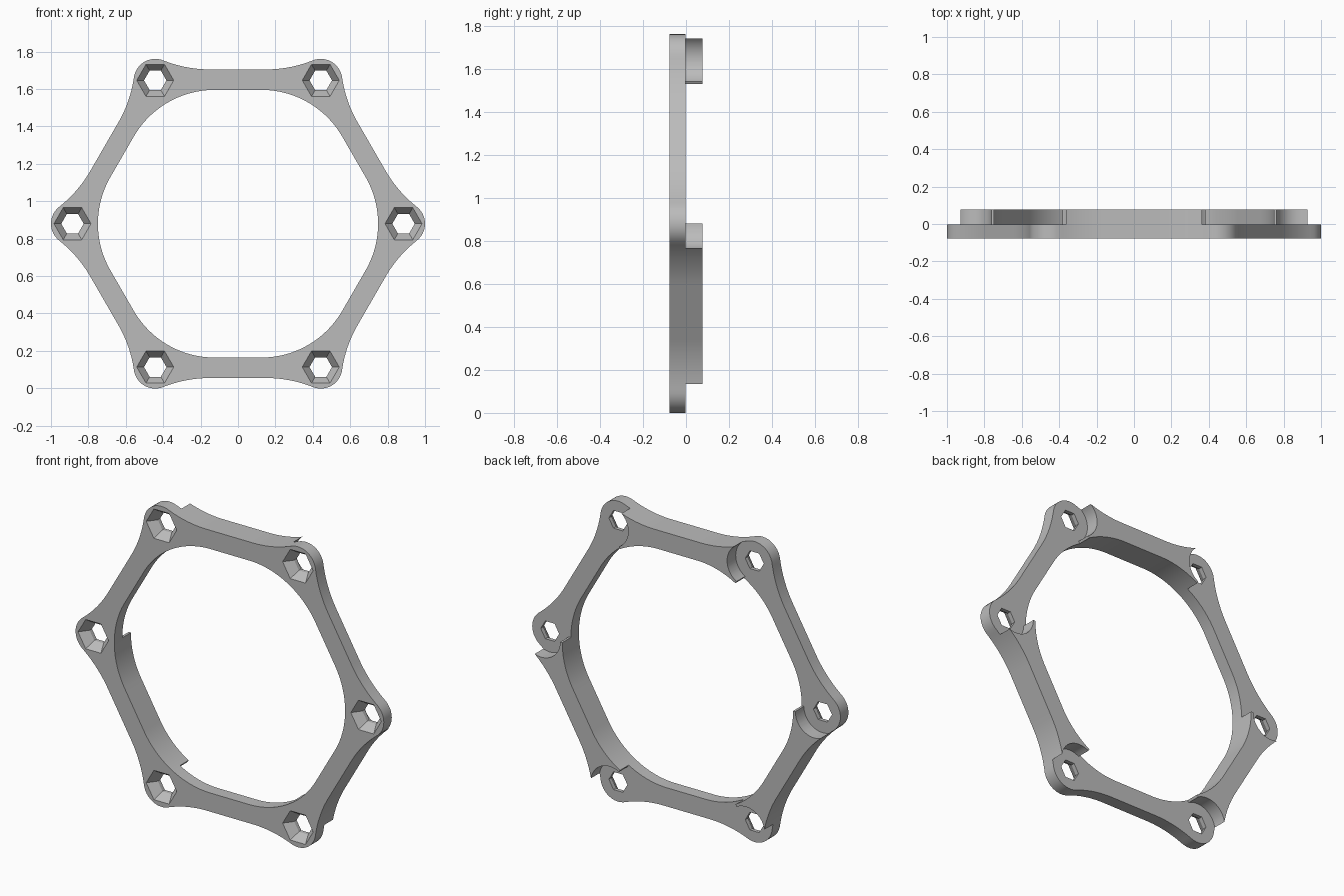
import bpy, bmesh, math
from mathutils import Vector

cube = bpy.data.objects.get("Cube")
if cube:
    bpy.data.objects.remove(cube, do_unlink=True)

# Main dimensions
MID_Z = 0.88
FRONT, STEP, BACK = -0.077, -0.003, 0.077
BOLT_R = 0.885            # hole centre distance
CORNER_R = 0.115          # rounded corner
OUT_FLAT, IN_FLAT = 0.825, 0.7155
OUT_HALF = 0.15           # half length of the straight outer edge
IN_R = 0.5                # inner corner arc
POCKET_R = 0.122          # clearance around each corner
HALF = math.radians(30)

grey = bpy.data.materials.new("grey")
grey.use_nodes = True
COLOUR = (0.5, 0.5, 0.5, 1)
grey.diffuse_color = COLOUR
grey.node_tree.nodes["Principled BSDF"].inputs["Base Color"].default_value = COLOUR

# Arc layout, measured in a sector with the corner at angle 0
corner = Vector((BOLT_R, 0))
side_n = Vector((math.cos(HALF), math.sin(HALF)))
side_t = Vector((math.sin(HALF), -math.cos(HALF)))
dx = corner.dot(side_t) - OUT_HALF
dn = OUT_FLAT - corner.dot(side_n)
SCOOP_R = (dx**2 + dn**2 - CORNER_R**2) / (2 * (CORNER_R - dn))
scoop = side_t * OUT_HALF + side_n * (OUT_FLAT + SCOOP_R)
join = corner + (scoop - corner).normalized() * CORNER_R
in_centre = Vector((IN_FLAT / math.cos(HALF) - IN_R / math.cos(HALF), 0))
in_tangent = in_centre + side_n * IN_R


def polar(p):
    return math.atan2(p.y, p.x)


def ray_circle(a, c, r, sign):
    off = a - polar(c)
    d = c.length
    return d * math.cos(off) + sign * math.sqrt(max(0, r * r - (d * math.sin(off))**2))


def fold(a):
    """Angle to the nearest corner, from 0 to 30 degrees."""
    a = a % (2 * HALF)
    return min(a, 2 * HALF - a)


def outer(a):
    a = fold(a)
    if a < polar(join):
        return ray_circle(a, corner, CORNER_R, 1)
    if a < polar(side_t * OUT_HALF + side_n * OUT_FLAT):
        return ray_circle(a, scoop, SCOOP_R, -1)
    return OUT_FLAT / math.cos(HALF - a)


def inner(a):
    a = fold(a)
    if a < polar(in_tangent):
        return ray_circle(a, in_centre, IN_R, 1)
    return IN_FLAT / math.cos(HALF - a)


def point(a, r, y):
    return (r * math.cos(a), y, MID_Z + r * math.sin(a))


def finish(name, bm):
    bmesh.ops.recalc_face_normals(bm, faces=bm.faces)
    me = bpy.data.meshes.new(name)
    bm.to_mesh(me)
    bm.free()
    me.materials.append(grey)
    ob = bpy.data.objects.new(name, me)
    bpy.context.collection.objects.link(ob)
    return ob


def band(name, start, end, y0, y1):
    """Frame section swept between two angles in degrees."""
    bm = bmesh.new()
    closed = end - start == 360
    rows = []
    for deg in range(start, end if closed else end + 1):
        a = math.radians(deg)
        rows.append([bm.verts.new(point(a, r, y)) for r, y in
                     ((outer(a), y0), (outer(a), y1), (inner(a), y1), (inner(a), y0))])
    pairs = list(zip(rows, rows[1:]))
    if closed:
        pairs.append((rows[-1], rows[0]))
    else:
        bm.faces.new(rows[0])
        bm.faces.new(rows[-1])
    for p, q in pairs:
        for i in range(4):
            j = (i + 1) % 4
            bm.faces.new((p[i], p[j], q[j], q[i]))
    return finish(name, bm)


def cutter(name, sides, profile):
    """Prisms along y at every corner; profile lists (y, radius)."""
    bm = bmesh.new()
    for k in range(6):
        cx, _, cz = point(2 * HALF * k, BOLT_R, 0)
        rings = [[bm.verts.new((cx + r * math.cos(math.tau * i / sides), y,
                                cz + r * math.sin(math.tau * i / sides)))
                  for i in range(sides)] for y, r in profile]
        bm.faces.new(rings[0])
        bm.faces.new(rings[-1])
        for p, q in zip(rings, rings[1:]):
            for i in range(sides):
                j = (i + 1) % sides
                bm.faces.new((p[i], p[j], q[j], q[i]))
    ob = finish(name, bm)
    ob.hide_render = True
    return ob


def cut(ob, tool):
    mod = ob.modifiers.new("cut", 'BOOLEAN')
    mod.operation = 'DIFFERENCE'
    mod.solver = 'EXACT'
    mod.object = tool
    bpy.ops.object.select_all(action='DESELECT')
    ob.select_set(True)
    bpy.context.view_layer.objects.active = ob
    bpy.ops.object.modifier_apply(modifier=mod.name)
    bpy.ops.object.shade_smooth_by_angle(angle=math.radians(25))


# Full front frame with tapered hexagonal holes
hole_tool = cutter("hole_cutter", 6, [(FRONT - 0.02, 0.099), (FRONT, 0.099),
                                      (-0.025, 0.06), (0.02, 0.06)])
front_frame = band("front_frame", 0, 360, FRONT, STEP)
cut(front_frame, hole_tool)

# Three back bars on alternating sides, scooped out around the corners
pocket_tool = cutter("pocket_cutter", 64, [(-0.05, POCKET_R), (0.12, POCKET_R)])
for name, start in (("top_back_bar", 60), ("lower_right_back_bar", 180),
                    ("lower_left_back_bar", 300)):
    cut(band(name, start, start + 60, STEP, BACK), pocket_tool)

for tool in (hole_tool, pocket_tool):
    bpy.data.objects.remove(tool, do_unlink=True)
